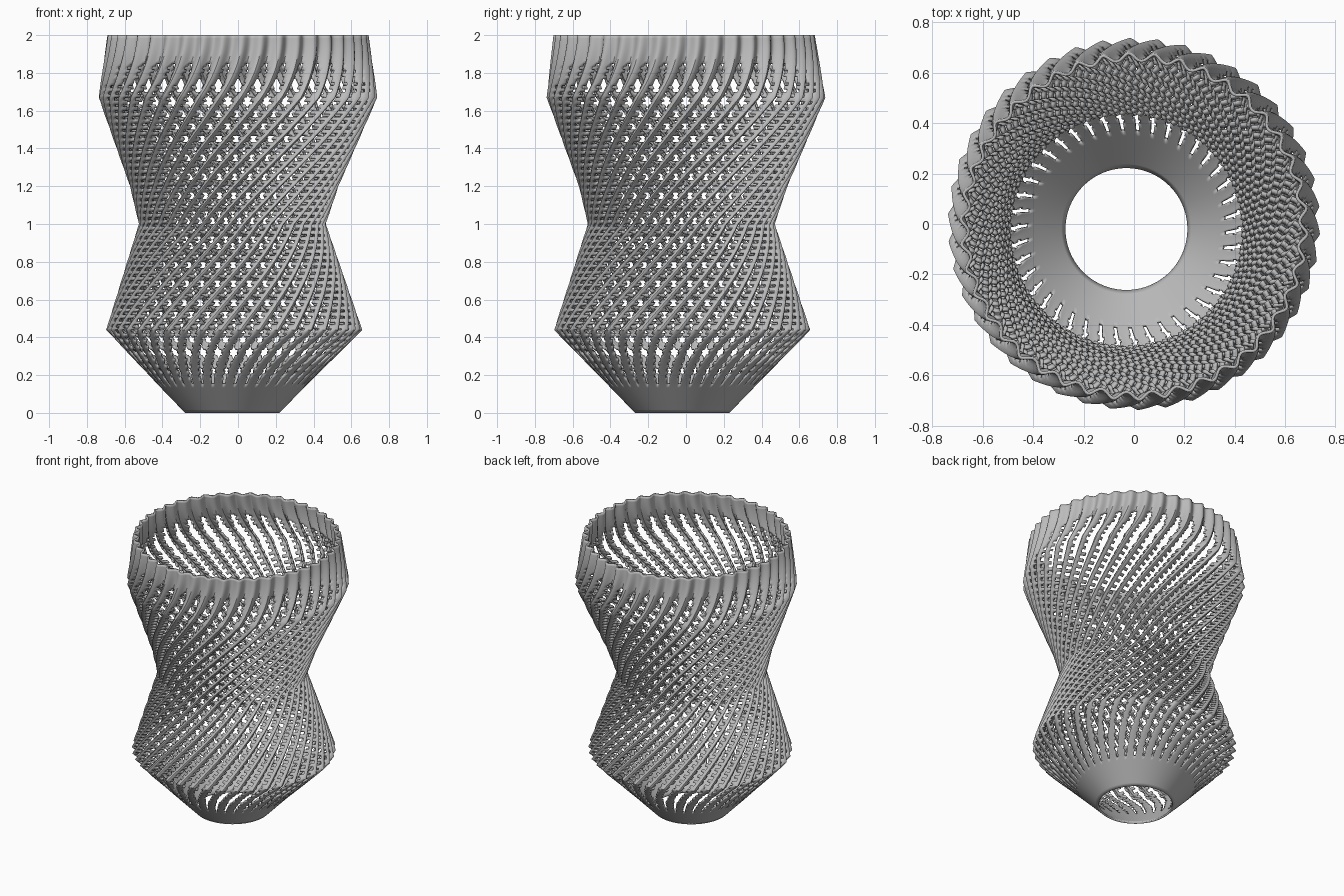
import bpy, bmesh, math

cube = bpy.data.objects.get("Cube")
if cube:
    bpy.data.objects.remove(cube, do_unlink=True)

RIBS, COLS, ROWS = 42, 10, 120
HEIGHT, TWIST, STEP = 2.0, 2.2, 2.0 / 60
SEGS = RIBS * COLS
# height, mean radius, rib depth, centre x, centre y
PROFILE = [
    (0.00, 0.25, 0.000, -0.03, -0.02),
    (0.15, 0.395, 0.000, -0.03, -0.02),
    (0.40, 0.635, 0.006, -0.02, -0.02),
    (0.44, 0.66, 0.018, -0.02, -0.02),
    (1.00, 0.475, 0.020, -0.03, -0.025),
    (1.20, 0.53, 0.022, -0.02, -0.015),
    (1.67, 0.71, 0.028, 0.0, 0.0),
    (2.00, 0.677, 0.015, 0.0, -0.01),
]


def profile(z):
    for a, b in zip(PROFILE, PROFILE[1:]):
        if z <= b[0]:
            t = (z - a[0]) / (b[0] - a[0])
            return [p + (q - p) * t for p, q in zip(a[1:], b[1:])]
    return PROFILE[-1][1:]


def twist(z):
    t = z / HEIGHT
    return TWIST * t * t * (3 - 2 * t)


def in_slot(offset, z):
    """Slots that follow the valleys between the ribs, with small stair steps."""
    if not 0.15 < z < 1.85:
        return False
    level = (math.floor(z / STEP) + 0.5) * STEP
    phase = RIBS * (offset + twist(z) - twist(level)) / math.tau % 1
    width = 0.42 * min(1, (z - 0.05) / 0.25, (1.95 - z) / 0.2)
    return abs(phase - 0.5) < width / 2


grey = bpy.data.materials.new("grey")
grey.use_nodes = True
grey.diffuse_color = (0.5, 0.5, 0.5, 1)
grey.node_tree.nodes["Principled BSDF"].inputs["Base Color"].default_value = grey.diffuse_color

# Ribbed wall, with its levels snapped to the profile's corners
levels = [HEIGHT * i / ROWS for i in range(ROWS + 1)]
for corner in PROFILE:
    nearest = min(range(ROWS + 1), key=lambda i: abs(levels[i] - corner[0]))
    levels[nearest] = corner[0]

# Columns of points twist with the ribs, so that each rib stays smooth
bm = bmesh.new()
rings = []
for z in levels:
    radius, depth, cx, cy = profile(z)
    ring = []
    for i in range(SEGS):
        offset = math.tau * i / SEGS
        a = offset + twist(z)
        r = radius + depth * math.cos(RIBS * offset)
        ring.append(bm.verts.new((cx + r * math.cos(a), cy + r * math.sin(a), z)))
    rings.append(ring)

for k in range(ROWS):
    z = (levels[k] + levels[k + 1]) / 2
    low, high = rings[k], rings[k + 1]
    for i in range(SEGS):
        j = (i + 1) % SEGS
        if not in_slot(math.tau * (i + 0.5) / SEGS, z):
            bm.faces.new((low[i], low[j], high[j], high[i]))

bmesh.ops.delete(bm, geom=[v for v in bm.verts if not v.link_faces], context='VERTS')
mesh = bpy.data.meshes.new("twisted_vase_wall")
bm.to_mesh(mesh)
bm.free()
mesh.materials.append(grey)
wall = bpy.data.objects.new("twisted_vase_wall", mesh)
bpy.context.collection.objects.link(wall)

# Wall thickness
solid = wall.modifiers.new("thickness", 'SOLIDIFY')
solid.thickness = 0.012
solid.offset = -1

bpy.context.view_layer.objects.active = wall
wall.select_set(True)
bpy.ops.object.shade_smooth_by_angle(angle=math.radians(40))
